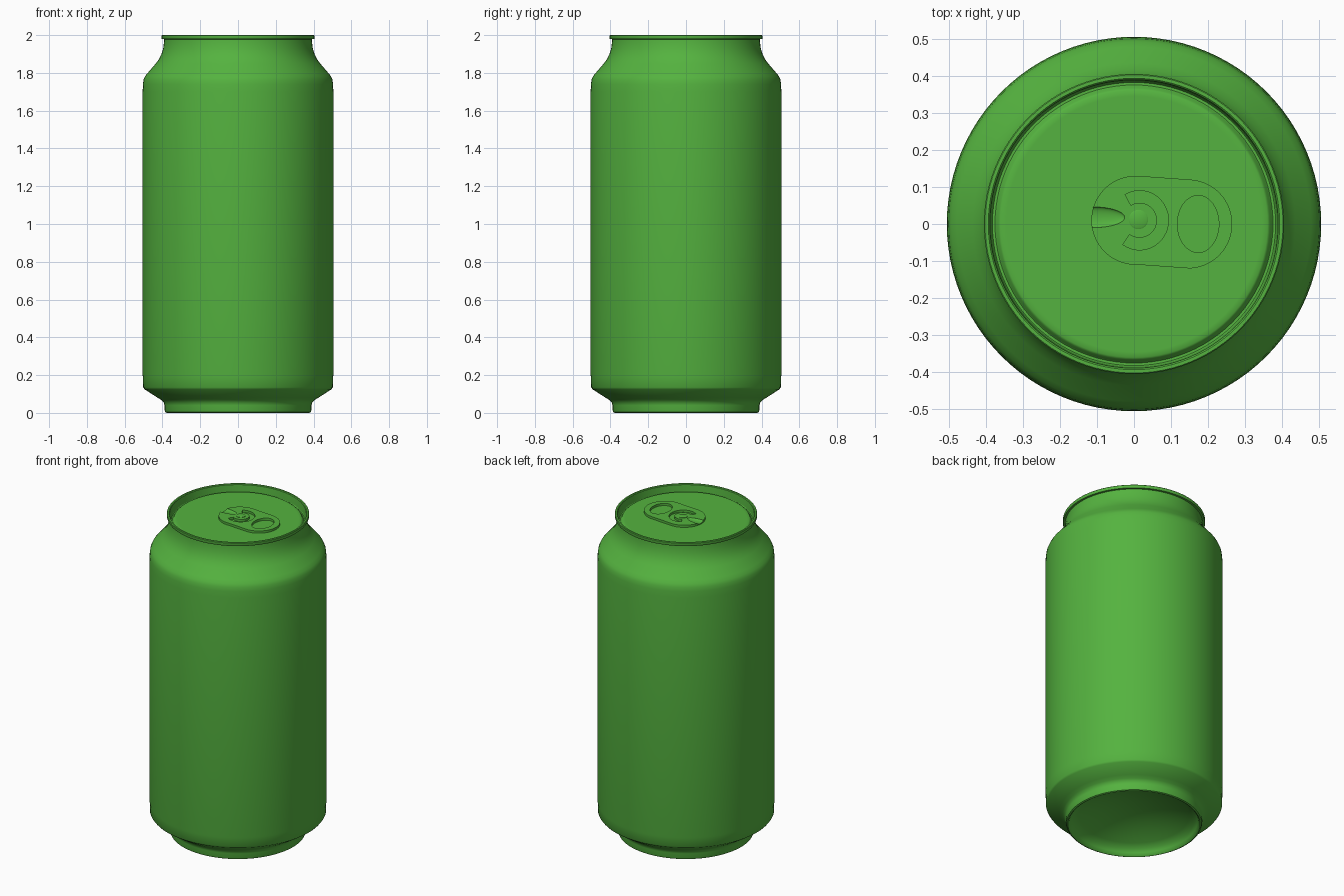
import bpy
import bmesh
from math import sin, cos, pi, radians

cube = bpy.data.objects.get("Cube")
if cube:
    bpy.data.objects.remove(cube, do_unlink=True)

# Single painted-metal colour
green = bpy.data.materials.new("green metal")
green.use_nodes = True
colour = (0.09, 0.45, 0.05, 1)
green.diffuse_color = colour
green.node_tree.nodes["Principled BSDF"].inputs["Base Color"].default_value = colour


def finish(name, bm):
    mesh = bpy.data.meshes.new(name)
    bm.to_mesh(mesh)
    bm.free()
    mesh.materials.append(green)
    obj = bpy.data.objects.new(name, mesh)
    bpy.context.collection.objects.link(obj)
    return obj


def smooth(obj, angle=35):
    bpy.ops.object.select_all(action="DESELECT")
    obj.select_set(True)
    bpy.context.view_layer.objects.active = obj
    bpy.ops.object.shade_smooth_by_angle(angle=radians(angle))


def lathe(name, profile, steps=96, centre=(0, 0)):
    """Revolve (radius, height) points, listed bottom centre, outward, up and in."""
    bm = bmesh.new()
    rings = []
    for r, z in profile:
        rings.append([bm.verts.new((centre[0] + r * cos(2 * pi * i / steps),
                                    centre[1] + r * sin(2 * pi * i / steps), z))
                      for i in range(steps)])
    for a, b in zip(rings, rings[1:]):
        for i in range(steps):
            j = (i + 1) % steps
            bm.faces.new((a[i], a[j], b[j], b[i]))
    bmesh.ops.remove_doubles(bm, verts=bm.verts, dist=1e-5)
    obj = finish(name, bm)
    smooth(obj)
    return obj


def arc(cx, cy, rx, ry, start, end, n=32):
    angles = [radians(start + (end - start) * i / n) for i in range(n + 1)]
    return [(cx + rx * cos(t), cy + ry * sin(t)) for t in angles]


def prism(name, outline, z0, z1):
    bm = bmesh.new()
    face = bm.faces.new([bm.verts.new((x, y, z0)) for x, y in outline])
    top = bmesh.ops.extrude_face_region(bm, geom=[face])["geom"]
    bmesh.ops.translate(bm, vec=(0, 0, z1 - z0),
                        verts=[v for v in top if isinstance(v, bmesh.types.BMVert)])
    bmesh.ops.recalc_face_normals(bm, faces=bm.faces)
    return finish(name, bm)


def cut(obj, cutter):
    mod = obj.modifiers.new("cut", "BOOLEAN")
    mod.operation = "DIFFERENCE"
    mod.solver = "EXACT"
    mod.object = cutter
    bpy.context.view_layer.objects.active = obj
    bpy.ops.object.modifier_apply(modifier=mod.name)
    bpy.data.objects.remove(cutter, do_unlink=True)


# Can body: domed underside, foot, chamfer, wall, shoulder, neck and rolled rim
dome = [(0.35 * i / 10, 0.13 - 0.09 * (i / 10) ** 2) for i in range(11)]
foot = [(0.362, 0.02), (0.37, 0.004), (0.377, 0), (0.385, 0.004), (0.389, 0.015),
        (0.389, 0.04), (0.393, 0.055), (0.405, 0.068), (0.425, 0.08)]
wall = [(0.495, 0.125), (0.502, 0.135), (0.503, 0.19), (0.505, 0.2),
        (0.505, 1.7), (0.503, 1.74), (0.5, 1.765)]
shoulder = [(0.492, 1.783), (0.478, 1.8), (0.435, 1.85), (0.418, 1.873),
            (0.405, 1.9), (0.396, 1.93), (0.392, 1.96), (0.391, 1.978)]
rim = [(0.403, 1.979), (0.405, 1.983), (0.405, 1.997), (0.402, 2.0),
       (0.393, 2.0), (0.389, 1.996), (0.385, 1.95)]
lathe("can_body", dome + foot + wall + shoulder + rim)

# Recessed lid with a groove round its raised panel
LID = 1.965
lathe("lid", [(0.385, 1.95), (0.382, 1.945), (0.375, 1.945), (0.371, 1.949),
              (0.366, LID - 0.004), (0.36, LID), (0.345, LID), (0, LID)])

# Pull tab plate with rounded ends
top = LID + 0.016
nose = arc(0.005, 0.01, 0.12, 0.12, 87, 273)
tail = arc(0.145, 0, 0.12, 0.12, -87, 87)
tab = prism("pull_tab", nose + tail, LID + 0.002, top)

# Finger hole and the C-shaped slot around the rivet
cut(tab, prism("finger_hole", arc(0.173, 0, 0.056, 0.077, 0, 354, 47), 1.9, 2.1))
slot = arc(0.015, 0.01, 0.078, 0.08, -125, 120) + arc(0.015, 0.01, 0.047, 0.047, 120, -125)
cut(tab, prism("rivet_slot", slot, 1.9, 2.1))

# Shallow dent leading from the nose towards the rivet
bm = bmesh.new()
bmesh.ops.create_uvsphere(bm, u_segments=32, v_segments=16, radius=1)
bmesh.ops.scale(bm, vec=(0.085, 0.028, 0.01), verts=bm.verts)
bmesh.ops.translate(bm, vec=(-0.11, 0.018, top), verts=bm.verts)
cut(tab, finish("nose_dent", bm))
smooth(tab)

# Rivet holding the tab
lathe("rivet", [(0.026, LID), (0.026, top + 0.002), (0.022, top + 0.004),
                (0, top + 0.004)], steps=32, centre=(0.012, 0.012))
